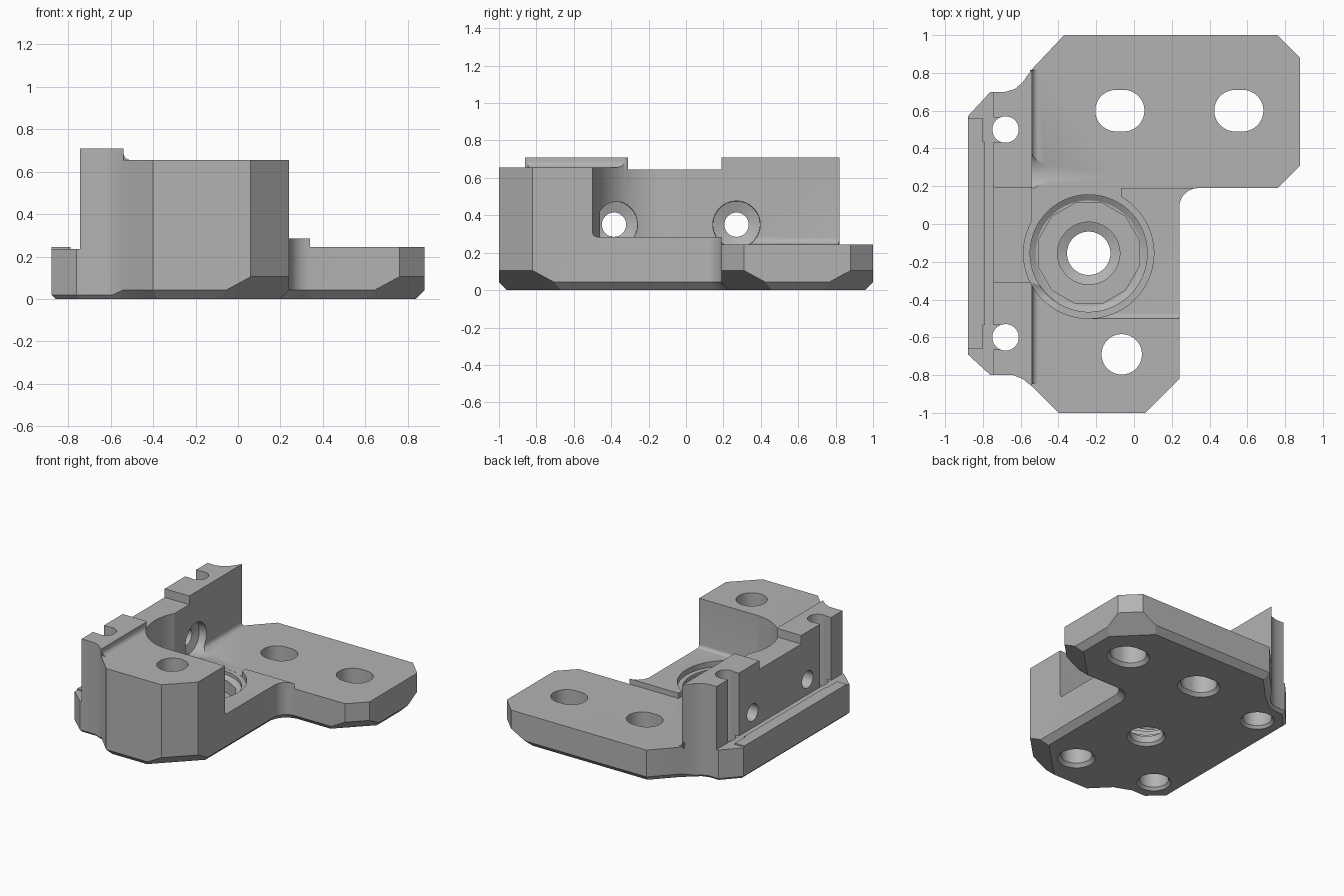
import bpy, bmesh
from math import pi, sin, cos
from mathutils import Vector, Matrix

old = bpy.data.objects.get("Cube")
if old:
    bpy.data.objects.remove(old, do_unlink=True)

grey = bpy.data.materials.new("matte_grey")
grey.use_nodes = True
grey.diffuse_color = (0.45, 0.45, 0.45, 1)
grey.node_tree.nodes["Principled BSDF"].inputs["Base Color"].default_value = (0.45, 0.45, 0.45, 1)


def make(name, bm):
    bmesh.ops.recalc_face_normals(bm, faces=bm.faces)
    mesh = bpy.data.meshes.new(name)
    bm.to_mesh(mesh)
    bm.free()
    mesh.materials.append(grey)
    obj = bpy.data.objects.new(name, mesh)
    bpy.context.collection.objects.link(obj)
    return obj


def loft(name, rings):
    """Closed solid through rings that share a point count."""
    bm = bmesh.new()
    loops = [[bm.verts.new(p) for p in ring] for ring in rings]
    n = len(loops[0])
    for low, high in zip(loops, loops[1:]):
        for i in range(n):
            j = (i + 1) % n
            bm.faces.new((low[i], low[j], high[j], high[i]))
    bm.faces.new(loops[0][::-1])
    bm.faces.new(loops[-1])
    return make(name, bm)


def box(x0, x1, y0, y1, z0, z1):
    ring = [(x0, y0), (x1, y0), (x1, y1), (x0, y1)]
    return loft("box", [[(x, y, z) for x, y in ring] for z in (z0, z1)])


def turned(centre, profile, axis="Z", stretch=0, sides=48):
    """Solid through (radius, position) pairs; stretch makes a slot in x."""
    rings = []
    for r, h in profile:
        ring = []
        for i in range(sides):
            a = 2 * pi * (i + 0.5) / sides
            u, v = r * cos(a), r * sin(a)
            u += stretch if u > 0 else -stretch
            p = (centre[0] + u, centre[1] + v)
            ring.append((*p, h) if axis == "Z" else (h, *p))
        rings.append(ring)
    return loft("turned", rings)


def combine(tool, operation="DIFFERENCE"):
    mod = body.modifiers.new("shape", "BOOLEAN")
    mod.operation = operation
    mod.solver = "EXACT"
    mod.object = tool
    bpy.context.view_layer.objects.active = body
    bpy.ops.object.modifier_apply(modifier=mod.name)
    bpy.data.objects.remove(tool, do_unlink=True)


# Plan outline, counter-clockwise, with an inside fillet
outline = [(-0.40, -1), (0.06, -1), (0.24, -0.82)]
outline += [(0.34 + 0.1 * cos(a), 0.09 + 0.1 * sin(a))
            for a in (pi - i * pi / 16 for i in range(9))]
outline += [(0.76, 0.19), (0.88, 0.31), (0.88, 0.88), (0.76, 1), (-0.37, 1),
            (-0.54, 0.82), (-0.59, 0.75), (-0.63, 0.715), (-0.68, 0.70),
            (-0.76, 0.70), (-0.88, 0.57), (-0.88, -0.69), (-0.76, -0.80),
            (-0.64, -0.80), (-0.59, -0.82), (-0.54, -0.86)]


def edge_size(p):
    return 0.02 if p[0] < -0.56 else 0.043


def inset(points):
    result = []
    for i, p in enumerate(points):
        here = Vector(p)
        d0 = (here - Vector(points[i - 1])).normalized()
        d1 = (Vector(points[(i + 1) % len(points)]) - here).normalized()
        n0, n1 = Vector((-d0.y, d0.x)), Vector((-d1.y, d1.x))
        result.append(here + (n0 + n1) * edge_size(p) / (1 + n0.dot(n1)))
    return result


# Full-height block with a bevelled underside edge
body = loft("bracket_body", [
    [(p.x, p.y, 0) for p in inset(outline)],
    [(*p, edge_size(p)) for p in outline],
    [(*p, 0.71) for p in outline]])

# Step heights: ledge, rear plate, pad, front block, wall notch
TOP = 1.0
for limits in [(-1, -0.745, -1.2, 1.2, 0.245, TOP),
               (-0.79, -0.745, -1.2, 1.2, 0.235, 0.3),
               (-1, -0.745, 0.56, 1.2, 0.235, 0.3),
               (-1, -0.745, -1.2, -0.66, 0.235, 0.3),
               (-0.54, 1.2, 0.19, 1.2, 0.245, TOP),
               (-0.54, -0.07, -0.155, 0.25, 0.245, TOP),
               (-0.24, 1.2, -0.50, 0.25, 0.285, TOP),
               (-0.54, 1.2, -1.2, -0.10, 0.655, TOP),
               (-0.80, -0.50, -0.31, 0.19, 0.645, TOP)]:
    combine(box(*limits))


# Small coves where the wall and front block meet the floors
def cove_profile(r):
    arc = [(r - r * sin(a), r - r * cos(a)) for a in (i * pi / 12 for i in range(7))]
    return [(-0.01, -0.01), (r, -0.01)] + arc + [(-0.01, r)]


for r, y0, y1, z in [(0.035, -0.845, -0.33, 0.655), (0.035, 0.19, 0.815, 0.245)]:
    combine(loft("wall_cove", [[(-0.54 + u, y, z + v) for u, v in cove_profile(r)]
                               for y in (y0, y1)]), "UNION")
combine(loft("block_cove", [[(x, -0.50 + u, 0.285 + v) for u, v in cove_profile(0.025)]
                            for x in (-0.24, 0.239)]), "UNION")

# Large round clearance and stepped central seat
seat = (-0.24, -0.155)
combine(turned(seat, [(0.345, 0.244), (0.345, TOP)], sides=64))
combine(turned(seat, [(0.28, 0.20), (0.31, 0.22), (0.31, 0.4)], sides=64))
combine(turned(seat, [(0.275, 0.11), (0.275, 0.4)], sides=12))
combine(turned(seat, [(0.14, -0.01), (0.115, 0.02), (0.115, 0.07), (0.165, 0.09), (0.165, 0.2)]))

# Vertical mounting holes with eased lower rims
for x, y, r, stretch in [(-0.075, 0.60, 0.11, 0.02), (0.555, 0.60, 0.11, 0.02),
                         (-0.065, -0.69, 0.107, 0)]:
    combine(turned((x, y), [(r + 0.03, -0.01), (r, 0.025), (r, TOP)], stretch=stretch))

# Wall holes, open to the outer side and counterbored below
for y in (0.50, -0.60):
    combine(turned((-0.68, y), [(0.125, -0.01), (0.10, 0.02), (0.10, 0.13),
                                (0.07, 0.131), (0.07, TOP)]))
    combine(box(-0.80, -0.69, y - 0.065, y + 0.065, 0.236, TOP))

# Cross holes with tapered recesses on the inner side
for y in (0.27, -0.385):
    combine(turned((y, 0.35), [(0.065, -0.9), (0.065, -0.62), (0.125, -0.60),
                               (0.127, -0.53), (0.104, -0.40)], axis="X"))

# Deep sloping cuts under the outer corners
for x, y, dx, dy in [(0.15, -0.91, 1, -1), (0.82, 0.25, 1, -1), (0.82, 0.94, 1, 1)]:
    out = Vector((dx, dy, 0)).normalized()
    normal = (out - Vector((0, 0, 1.3))).normalized()
    tool = box(-0.3, 0.3, -0.3, 0.3, 0, 0.5)
    turn = normal.to_track_quat("Z", "Y").to_matrix().to_4x4()
    tool.data.transform(Matrix.Translation((x, y, 0.105)) @ turn)
    combine(tool)

bpy.ops.object.select_all(action="DESELECT")
body.select_set(True)
bpy.context.view_layer.objects.active = body
bpy.ops.object.shade_smooth_by_angle(angle=pi / 7)
